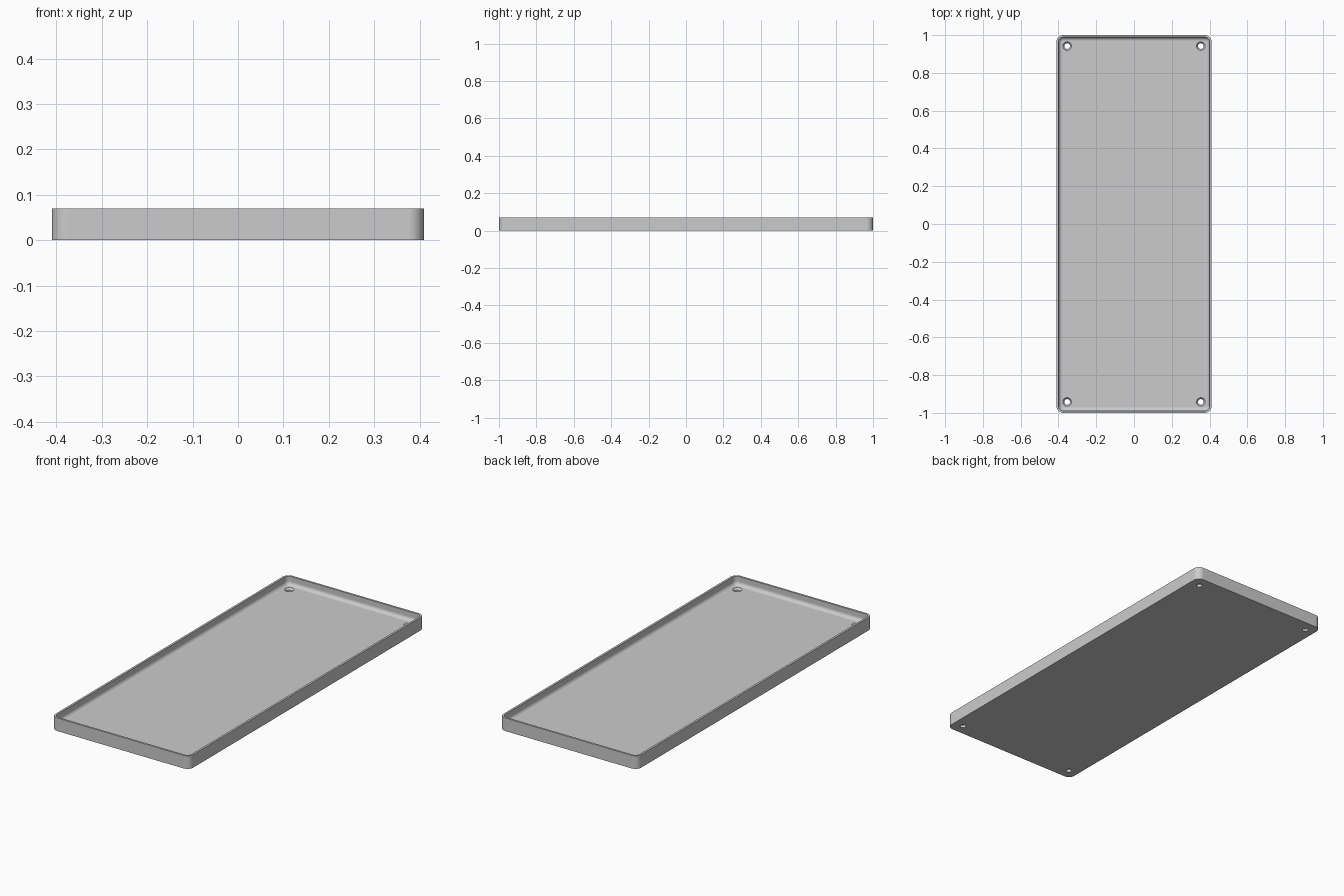
import bpy
import bmesh
from math import sin, cos, pi

HALF_X, HALF_Y, HEIGHT = 0.41, 1.0, 0.07
CORNER, WALL, FLOOR, FILLET = 0.035, 0.011, 0.024, 0.02
HOLE_X, HOLE_Y, HOLE_R, SINK_R = 0.354, 0.942, 0.015, 0.023

default = bpy.data.objects.get("Cube")
if default:
    bpy.data.objects.remove(default, do_unlink=True)

grey = bpy.data.materials.new("plain grey")
grey.use_nodes = True
colour = (0.6, 0.6, 0.6, 1)
grey.diffuse_color = colour
grey.node_tree.nodes["Principled BSDF"].inputs["Base Color"].default_value = colour


def rounded_ring(bm, inset, z, steps=10):
    """Ring of vertices along a rounded rectangle inset from the outer edge."""
    r = CORNER - inset
    cx, cy = HALF_X - CORNER, HALF_Y - CORNER
    ring = []
    for q, (sx, sy) in enumerate(((1, 1), (-1, 1), (-1, -1), (1, -1))):
        for i in range(steps + 1):
            a = (q + i / steps) * pi / 2
            ring.append(bm.verts.new((sx * cx + r * cos(a), sy * cy + r * sin(a), z)))
    return ring


def circle_ring(bm, x, y, r, z, sides=32):
    return [bm.verts.new((x + r * cos(2 * pi * i / sides),
                          y + r * sin(2 * pi * i / sides), z)) for i in range(sides)]


def skin(bm, rings):
    """Closed solid through a stack of matching rings."""
    for low, high in zip(rings, rings[1:]):
        n = len(low)
        for i in range(n):
            j = (i + 1) % n
            bm.faces.new((low[i], low[j], high[j], high[i]))
    bm.faces.new(rings[0][::-1])
    bm.faces.new(rings[-1])
    bmesh.ops.recalc_face_normals(bm, faces=bm.faces)


def finish(bm, name):
    mesh = bpy.data.meshes.new(name)
    bm.to_mesh(mesh)
    bm.free()
    obj = bpy.data.objects.new(name, mesh)
    bpy.context.collection.objects.link(obj)
    mesh.materials.append(grey)
    return obj


# Tray: outer wall, flat rim, inner wall, fillet down to the floor
profile = [(0, 0), (0, HEIGHT), (WALL, HEIGHT)]
for k in range(9):
    a = k / 8 * pi / 2
    profile.append((WALL + FILLET * (1 - cos(a)), FLOOR + FILLET * (1 - sin(a))))
bm = bmesh.new()
skin(bm, [rounded_ring(bm, inset, z) for inset, z in profile])
tray = finish(bm, "tray")

# Countersunk screw holes in the four corners
for sx in (-1, 1):
    for sy in (-1, 1):
        bm = bmesh.new()
        stack = [(HOLE_R, -0.02), (HOLE_R, FLOOR - 0.01),
                 (SINK_R, FLOOR), (SINK_R, FLOOR + 0.01)]
        skin(bm, [circle_ring(bm, sx * HOLE_X, sy * HOLE_Y, r, z) for r, z in stack])
        cutter = finish(bm, "hole_cutter")
        cutter.hide_render = True
        cut = tray.modifiers.new("screw hole", 'BOOLEAN')
        cut.operation = 'DIFFERENCE'
        cut.solver = 'EXACT'
        cut.object = cutter
        bpy.context.view_layer.objects.active = tray
        bpy.ops.object.modifier_apply(modifier=cut.name)
        bpy.data.objects.remove(cutter, do_unlink=True)

# Smooth corners and fillet, crisp rim and holes
bpy.ops.object.select_all(action='DESELECT')
tray.select_set(True)
bpy.context.view_layer.objects.active = tray
bpy.ops.object.shade_smooth_by_angle(angle=pi / 6)
weighted = tray.modifiers.new("flat floor shading", 'WEIGHTED_NORMAL')
weighted.keep_sharp = True
